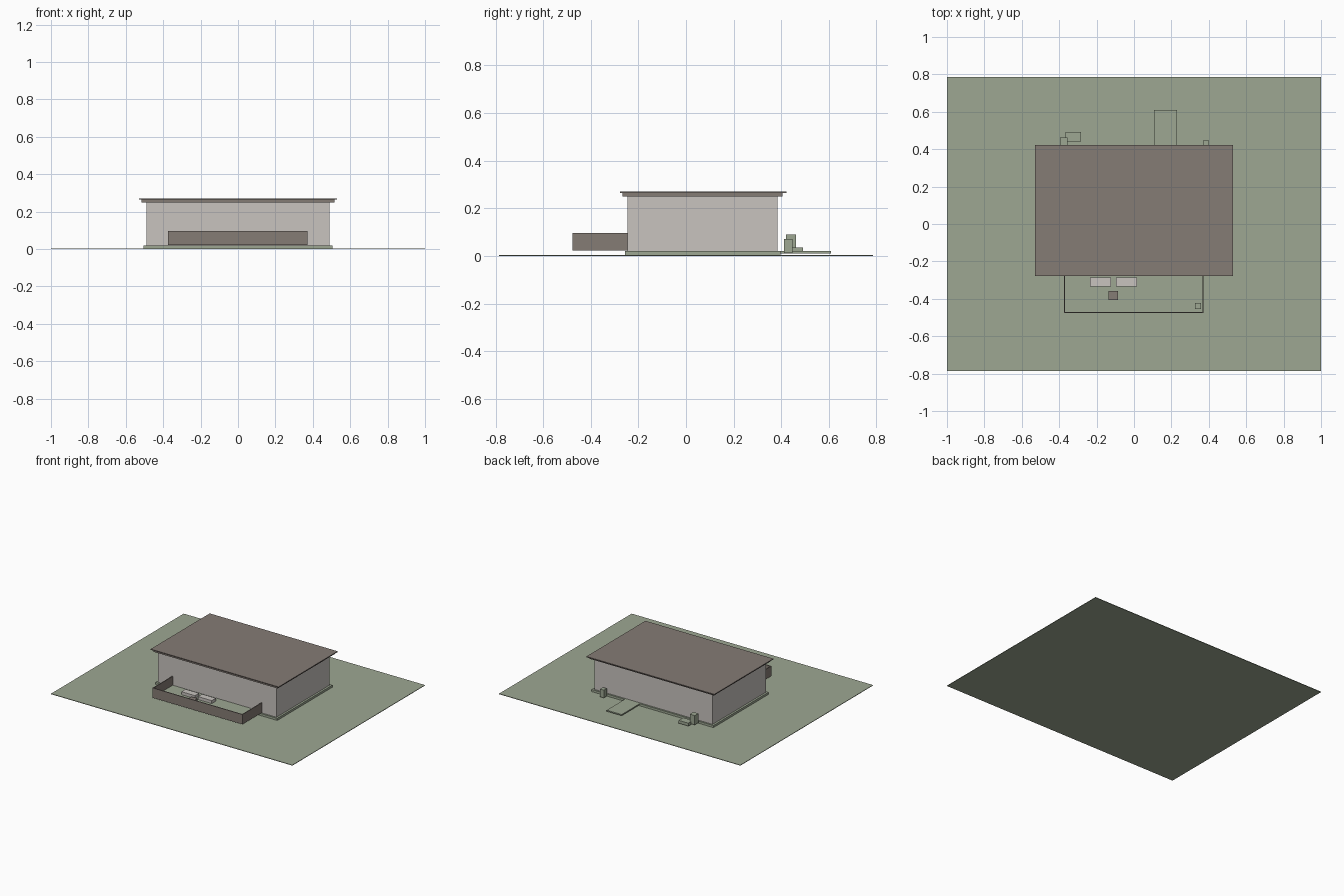
import bpy

if "Cube" in bpy.data.objects:
    bpy.data.objects.remove(bpy.data.objects["Cube"])


def material(name, rgb):
    m = bpy.data.materials.new(name)
    m.diffuse_color = (*rgb, 1)
    m.use_nodes = True
    m.node_tree.nodes["Principled BSDF"].inputs["Base Color"].default_value = m.diffuse_color
    return m


green = material("sage green", (0.34, 0.39, 0.29))
brown = material("warm brown", (0.235, 0.20, 0.178))
light = material("pale wall", (0.58, 0.55, 0.52))


def box(name, x, y, z, mat):
    """Box from (min, max) ranges on each axis."""
    bpy.ops.mesh.primitive_cube_add(
        size=1, location=[(a + b) / 2 for a, b in (x, y, z)])
    ob = bpy.context.object
    ob.name = name
    ob.scale = [b - a for a, b in (x, y, z)]
    bpy.ops.object.transform_apply(location=False, rotation=False, scale=True)
    ob.data.materials.append(mat)
    return ob


# Lawn and house body
box("lawn", (-1, 1), (-0.785, 0.785), (0, 0.004), green)
box("plinth", (-0.505, 0.505), (-0.257, 0.397), (0.002, 0.02), green)
box("house_walls", (-0.49, 0.49), (-0.245, 0.385), (0.02, 0.25), light)

# Flat roof: recessed fascia below a thin overhanging sheet
box("roof_fascia", (-0.515, 0.515), (-0.267, 0.405), (0.25, 0.264), brown)
box("roof_sheet", (-0.53, 0.53), (-0.277, 0.422), (0.264, 0.27), brown)

# Raised deck with solid railing on three sides
box("deck_floor", (-0.37, 0.366), (-0.473, -0.245), (0.023, 0.03), green)
box("railing_front", (-0.375, 0.371), (-0.477, -0.471), (0.023, 0.097), brown)
for side, x in (("left", -0.375), ("right", 0.365)):
    box("railing_" + side, (x, x + 0.006), (-0.471, -0.245), (0.023, 0.097), brown)

# Deck furniture
for side, x in (("left", -0.235), ("right", -0.096)):
    box("bench_" + side, (x, x + 0.113), (-0.335, -0.286), (0.03, 0.052), light)
box("side_table", (-0.135, -0.085), (-0.405, -0.357), (0.03, 0.05), brown)
box("deck_planter", (0.325, 0.357), (-0.455, -0.423), (0.03, 0.07), green)

# Rear path, planters and step
box("rear_path", (0.106, 0.23), (0.397, 0.61), (0.011, 0.02), green)
box("planter_right", (0.368, 0.4), (0.412, 0.447), (0.012, 0.07), green)
box("planter_left", (-0.396, -0.355), (0.42, 0.462), (0.02, 0.09), green)
box("low_step", (-0.365, -0.284), (0.44, 0.492), (0.014, 0.036), green)
